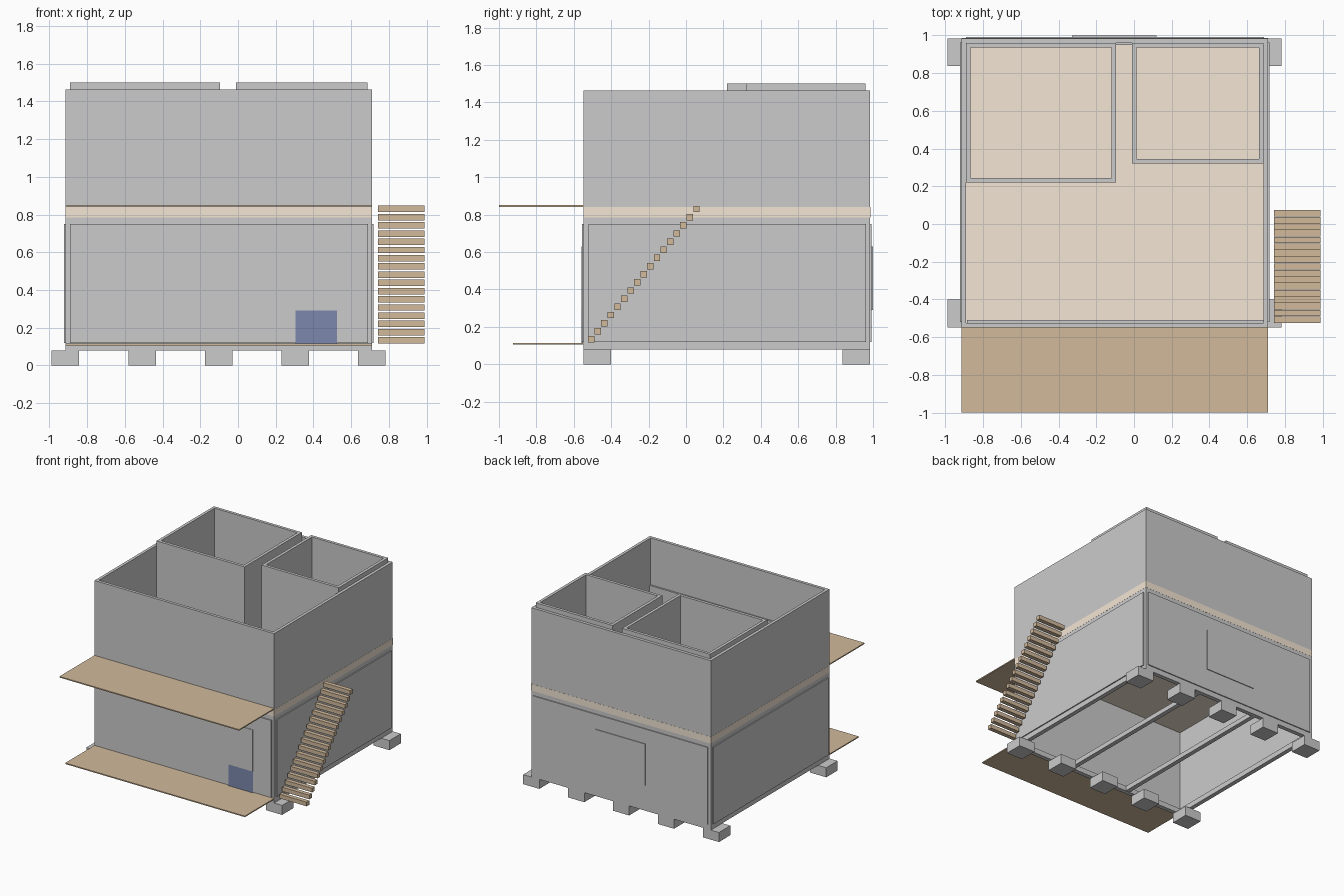
import bpy, bmesh

if "Cube" in bpy.data.objects:
    bpy.data.objects.remove(bpy.data.objects["Cube"])

def material(name, rgb):
    m = bpy.data.materials.new(name)
    m.diffuse_color = (*rgb, 1)
    m.use_nodes = True
    m.node_tree.nodes["Principled BSDF"].inputs["Base Color"].default_value = m.diffuse_color
    return m

WOOD = material("deck_wood", (0.64, 0.49, 0.33))
FLOOR = material("floor_wood", (0.9, 0.79, 0.66))
BLUE = material("blue_panel", (0.2, 0.25, 0.42))

def finish(name, bm, mat):
    bmesh.ops.recalc_face_normals(bm, faces=bm.faces)
    me = bpy.data.meshes.new(name)
    bm.to_mesh(me)
    bm.free()
    ob = bpy.data.objects.new(name, me)
    bpy.context.collection.objects.link(ob)
    if mat:
        me.materials.append(mat)
    return ob

def box(name, x0, x1, y0, y1, z0, z1, mat=None):
    bm = bmesh.new()
    bmesh.ops.create_cube(bm, size=1)
    for v in bm.verts:
        v.co = ((x0 + x1) / 2 + v.co.x * (x1 - x0),
                (y0 + y1) / 2 + v.co.y * (y1 - y0),
                (z0 + z1) / 2 + v.co.z * (z1 - z0))
    return finish(name, bm, mat)

def ring(name, x0, x1, y0, y1, z0, z1, t):
    """Hollow rectangular wall, open at top and bottom."""
    bm = bmesh.new()
    loops = []
    for d, z in ((0, z0), (0, z1), (t, z1), (t, z0)):
        loops.append([bm.verts.new(p) for p in (
            (x0 + d, y0 + d, z), (x1 - d, y0 + d, z),
            (x1 - d, y1 - d, z), (x0 + d, y1 - d, z))])
    for i in range(4):
        a, b = loops[i], loops[(i + 1) % 4]
        for k in range(4):
            n = (k + 1) % 4
            bm.faces.new((a[k], a[n], b[n], b[k]))
    return finish(name, bm, None)

X0, X1, Y0, Y1 = -0.915, 0.71, -0.548, 0.985

# Foundation blocks, base frame and joists
for i in range(5):
    cx = X0 + (X1 - X0) * i / 4
    box(f"front_foot_{i}", cx - 0.073, cx + 0.073, Y0, Y0 + 0.147, 0, 0.078)
    box(f"back_foot_{i}", cx - 0.073, cx + 0.073, Y1 - 0.147, Y1, 0, 0.078)
ring("base_frame", X0, X1, Y0, Y1, 0.078, 0.12, 0.035)
for i, cx in enumerate((-0.37, 0.17)):
    box(f"joist_{i}", cx - 0.018, cx + 0.018, Y0 + 0.03, Y1 - 0.03, 0.08, 0.118)

# Outer walls and upper floor slab
ring("outer_walls", X0, X1, Y0, Y1, 0.12, 1.463, 0.024)
e = 0.001
box("upper_floor", X0 - e, X1 + e, Y0 - e, Y1 + e, 0.785, 0.84, FLOOR)

# Thin cladding panels on the lower storey
box("front_cladding", -0.89, 0.69, Y0 - 0.008, Y0, 0.12, 0.75)
box("back_cladding", -0.89, 0.69, Y1, Y1 + 0.008, 0.12, 0.75)
box("left_cladding", X0 - 0.009, X0, -0.52, 0.962, 0.12, 0.75)
box("right_cladding", X1, X1 + 0.009, -0.52, 0.962, 0.12, 0.75)

# Window panels and blue door panel
box("front_window_panel", 0.305, 0.525, Y0 - 0.012, Y0 - 0.008, 0.29, 0.63)
box("back_window_panel", -0.33, 0.12, Y1 + 0.008, Y1 + 0.014, 0.29, 0.63)
box("door_panel", 0.305, 0.525, Y0 - 0.01, Y0 - 0.004, 0.115, 0.29, BLUE)

# Rooms of the upper storey and low inner panels
ring("left_room_walls", -0.891, -0.095, 0.22, 0.961, 0.84, 1.5, 0.024)
ring("right_room_walls", -0.01, 0.686, 0.32, 0.961, 0.84, 1.5, 0.024)
box("front_inner_panel", -0.885, 0.686, -0.524, -0.51, 0.84, 1.08)
box("back_inner_panel", -0.095, -0.01, 0.95, 0.961, 0.84, 1.08)

# Front decks
box("upper_deck", X0, X1, -1.0, Y0, 0.842, 0.851, WOOD)
box("lower_deck", X0, X1, -0.925, Y0, 0.106, 0.115, WOOD)

# Outside stair treads
N = 17
for i in range(N):
    f = i / (N - 1)
    y, z = -0.507 + 0.563 * f, 0.133 + 0.697 * f
    box(f"stair_tread_{i}", 0.742, 0.988, y - 0.017, y + 0.017, z - 0.017, z + 0.017, WOOD)
